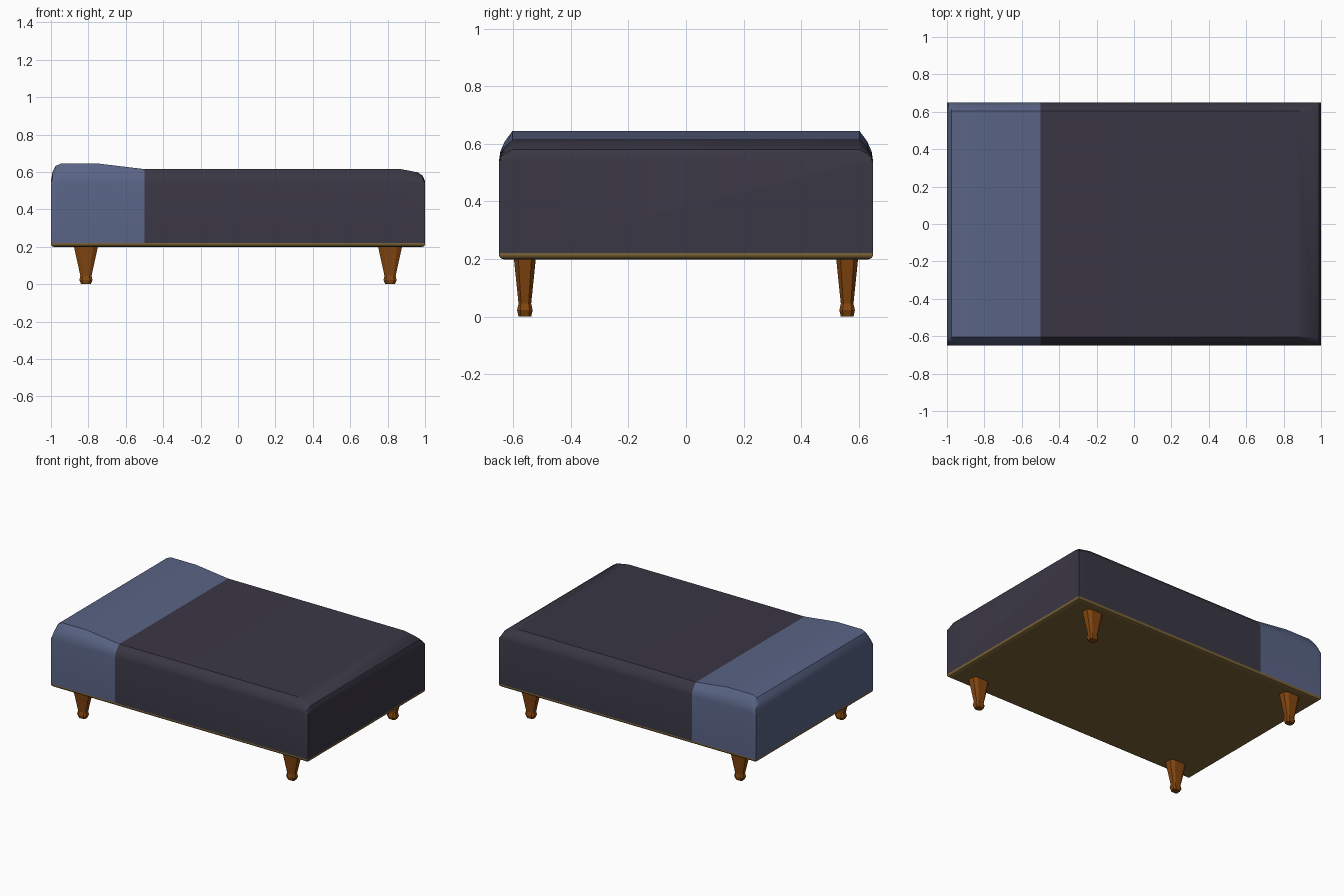
import bpy, bmesh, math

if "Cube" in bpy.data.objects:
    bpy.data.objects.remove(bpy.data.objects["Cube"])


def material(name, rgb):
    m = bpy.data.materials.new(name)
    m.diffuse_color = (*rgb, 1)
    m.use_nodes = True
    m.node_tree.nodes["Principled BSDF"].inputs["Base Color"].default_value = m.diffuse_color
    return m


DARK = material("dark blanket", (0.042, 0.038, 0.058))
BLUE = material("blue cover", (0.100, 0.127, 0.235))
BROWN = material("brown base", (0.20, 0.125, 0.038))
WOOD = material("orange wood", (0.23, 0.062, 0.005))


def loft(name, rings, mats):
    """Bridge equal closed rings and cap both ends."""
    bm = bmesh.new()
    vs = [[bm.verts.new(p) for p in r] for r in rings]
    n = len(vs[0])
    for a, b in zip(vs, vs[1:]):
        for i in range(n):
            j = (i + 1) % n
            bm.faces.new((a[i], a[j], b[j], b[i]))
    bm.faces.new(vs[0])
    bm.faces.new(vs[-1])
    bmesh.ops.recalc_face_normals(bm, faces=bm.faces)
    me = bpy.data.meshes.new(name)
    bm.to_mesh(me)
    bm.free()
    ob = bpy.data.objects.new(name, me)
    bpy.context.collection.objects.link(ob)
    for m in mats:
        me.materials.append(m)
    return ob


# Mattress: rounded cross-section, height varies along the length
def section(x, top):
    half = [(0.65, 0.22), (0.65, 0.54)]
    for y, f in ((0.645, 0.33), (0.63, 0.65), (0.603, 1.0)):
        half.append((y, 0.54 + f * (top - 0.54)))
    return [(x, y, z) for y, z in half] + [(x, -y, z) for y, z in reversed(half)]


stations = [(-1, 0.55), (-0.992, 0.60), (-0.975, 0.632), (-0.945, 0.645), (-0.75, 0.645),
            (-0.5, 0.615), (0.87, 0.615), (0.96, 0.598), (0.988, 0.58), (1, 0.55)]
mattress = loft("mattress", [section(x, t) for x, t in stations], [DARK, BLUE])
# Head end is blue, the rest dark
for p in mattress.data.polygons:
    p.material_index = 1 if p.center.x < -0.5 else 0


# Base board with a chamfered lower edge
def rect(hx, hy, z):
    return [(hx, hy, z), (-hx, hy, z), (-hx, -hy, z), (hx, -hy, z)]


loft("base_board", [rect(0.982, 0.632, 0.198), rect(0.995, 0.645, 0.203),
                    rect(1, 0.65, 0.212), rect(1, 0.65, 0.22)], [BROWN])


# Tapered legs with a small flared foot
def leg_ring(cx, cy, hx, hy, z):
    k = 0.6
    pts = [(1, k), (k, 1), (-k, 1), (-1, k), (-1, -k), (-k, -1), (k, -1), (1, -k)]
    return [(cx + hx * a, cy + hy * b, z) for a, b in pts]


leg_profile = [(0.026, 0.022, 0.005 - 0.005), (0.035, 0.027, 0.022),
               (0.030, 0.022, 0.045), (0.064, 0.038, 0.2)]
for sx, ex in ((-1, "head"), (1, "foot")):
    for sy, ey in ((-1, "front"), (1, "back")):
        loft(f"{ex}_{ey}_leg",
             [leg_ring(0.813 * sx, 0.56 * sy, *p) for p in leg_profile], [WOOD])

# Soften only the rounded mattress edges
bpy.ops.object.select_all(action='DESELECT')
mattress.select_set(True)
bpy.context.view_layer.objects.active = mattress
bpy.ops.object.shade_smooth_by_angle(angle=math.radians(30))
